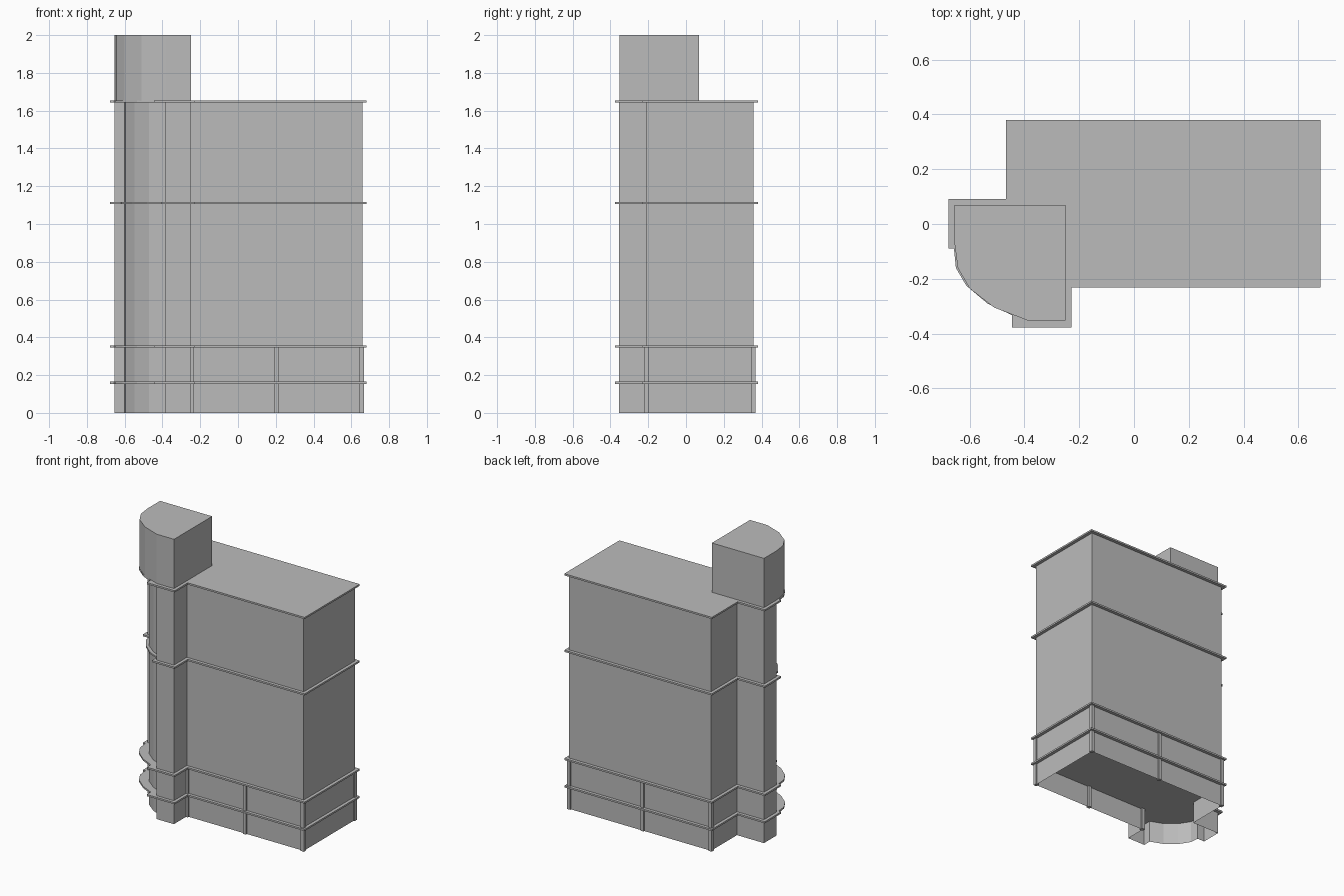
import bpy
import bmesh

cube = bpy.data.objects.get("Cube")
if cube:
    bpy.data.objects.remove(cube, do_unlink=True)

# Single plain grey
grey = bpy.data.materials.new("wall_grey")
grey.use_nodes = True
colour = (0.5, 0.5, 0.5, 1)
grey.diffuse_color = colour
grey.node_tree.nodes["Principled BSDF"].inputs["Base Color"].default_value = colour


def prism(name, outline, bottom, top, capped=True):
    """Extrude a counter-clockwise plan outline; uncapped gives an open wall shell."""
    bm = bmesh.new()
    low = [bm.verts.new((x, y, bottom)) for x, y in outline]
    high = [bm.verts.new((x, y, top)) for x, y in outline]
    count = len(outline)
    for i in range(count):
        j = (i + 1) % count
        bm.faces.new((low[i], low[j], high[j], high[i]))
    if capped:
        bm.faces.new(high)
        bm.faces.new(low[::-1])
    mesh = bpy.data.meshes.new(name)
    bm.to_mesh(mesh)
    bm.free()
    mesh.materials.append(grey)
    obj = bpy.data.objects.new(name, mesh)
    bpy.context.collection.objects.link(obj)
    return obj


def footprint(curve, pier_x, pier_y, grow):
    """Plan of block and corner tower, grown outwards, with a curve between the two piers."""
    left, front, right, back = -0.655 - grow, -0.355 - grow, 0.658 + grow, 0.358 + grow
    return [(left, 0.07 + grow), (left, pier_y), *curve, (pier_x, front),
            (-0.25 + grow, front), (-0.25 + grow, -0.21 - grow),
            (right, -0.21 - grow), (right, back),
            (-0.445 - grow, back), (-0.445 - grow, 0.07 + grow)]


# Main walls with the recessed curved corner, open underneath
recess = [(-0.6, -0.07), (-0.595, -0.13), (-0.547, -0.205), (-0.472, -0.265), (-0.385, -0.3)]
prism("walls", footprint(recess, -0.385, -0.07, 0), 0, 1.65, capped=False)

# Ledges, the lowest of which closes the hollow base and the highest is the roof
wide = [(-0.657, -0.09), (-0.65, -0.16), (-0.612, -0.225), (-0.535, -0.29), (-0.445, -0.333)]
narrow = [(-0.62, -0.09), (-0.615, -0.14), (-0.56, -0.22), (-0.482, -0.285), (-0.405, -0.317)]
wide_plan = footprint(wide, -0.445, -0.09, 0.022)
narrow_plan = footprint(narrow, -0.405, -0.09, 0.022)
for name, plan, z in (("plinth_ledge", wide_plan, 0.159), ("base_ledge", wide_plan, 0.351),
                      ("middle_ledge", narrow_plan, 1.111), ("roof_slab", wide_plan, 1.648)):
    prism(name, plan, z - 0.006, z + 0.006)

# Rounded tower top
tower = [(-0.655, 0.07), (-0.655, -0.07), (-0.643, -0.16), (-0.6, -0.235),
         (-0.51, -0.305), (-0.385, -0.353), (-0.25, -0.353), (-0.25, 0.07)]
prism("tower_top", tower, 1.65, 2)

# Slim pilasters around the base
pilasters = {
    "front_right_pilaster": (0.655, -0.21), "back_right_pilaster": (0.655, 0.355),
    "back_left_pilaster": (-0.445, 0.355), "front_middle_pilaster": (0.205, -0.21),
    "back_middle_pilaster": (0.085, 0.355), "inner_corner_pilaster": (-0.247, -0.21),
}
for name, (x, y) in pilasters.items():
    w = 0.012
    prism(name, [(x - w, y - w), (x + w, y - w), (x + w, y + w), (x - w, y + w)], 0, 0.35)
